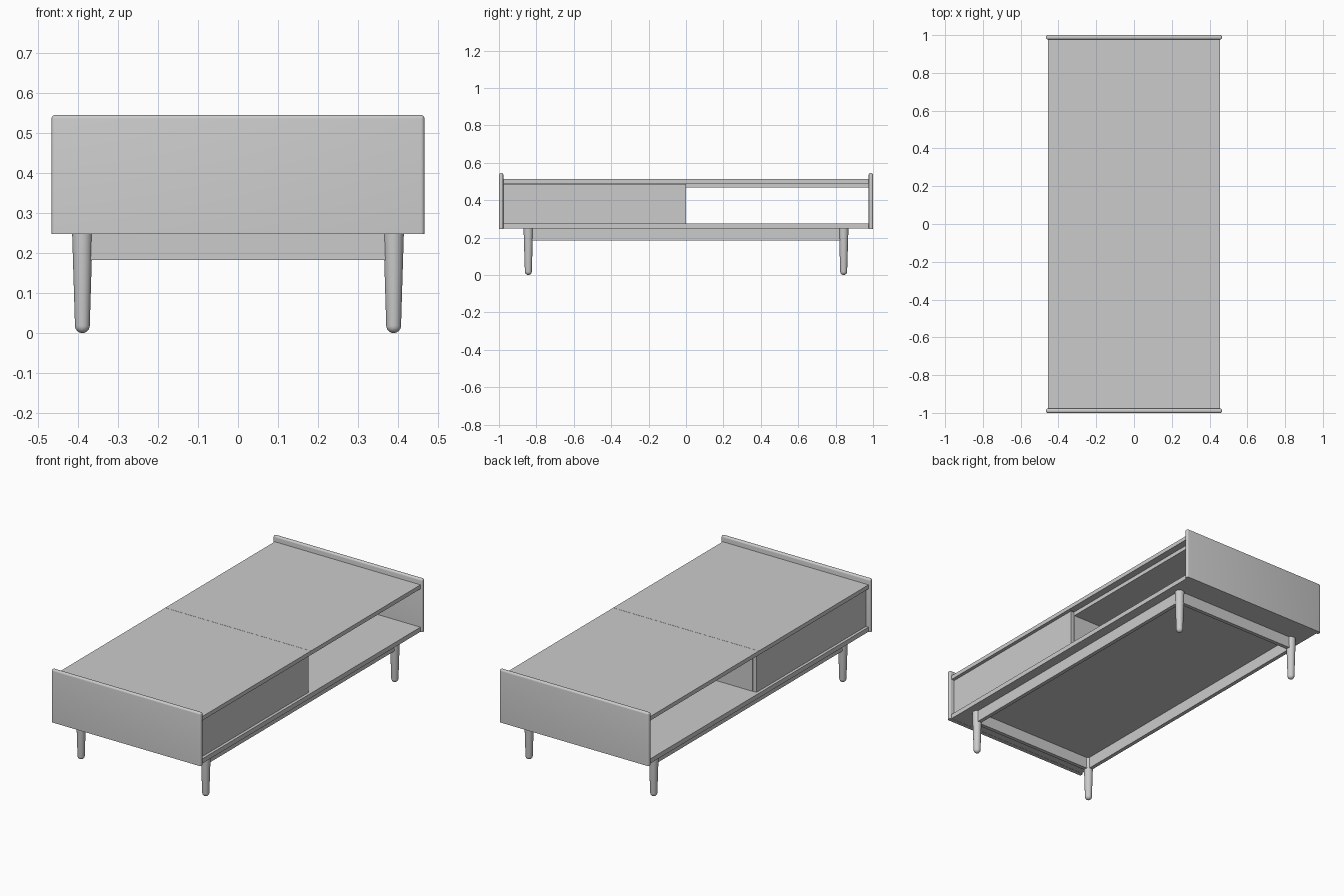
import bpy, bmesh, math

if "Cube" in bpy.data.objects:
    bpy.data.objects.remove(bpy.data.objects["Cube"])


def finish(bm, name, smooth=False):
    bmesh.ops.recalc_face_normals(bm, faces=bm.faces)
    me = bpy.data.meshes.new(name)
    bm.to_mesh(me)
    bm.free()
    ob = bpy.data.objects.new(name, me)
    bpy.context.collection.objects.link(ob)
    if smooth:
        bpy.ops.object.select_all(action='DESELECT')
        ob.select_set(True)
        bpy.context.view_layer.objects.active = ob
        bpy.ops.object.shade_smooth_by_angle(angle=math.radians(40))
    return ob


def box(name, x, y, z, bevel=0, square_bottom=False):
    """Box from (min, max) ranges, optionally with rounded edges."""
    bm = bmesh.new()
    bmesh.ops.create_cube(bm, size=1)
    for v in bm.verts:
        v.co = [r[0] if c < 0 else r[1] for c, r in zip(v.co, (x, y, z))]
    if bevel:
        edges = [e for e in bm.edges if not (square_bottom and
                 all(abs(v.co.z - z[0]) < 1e-5 for v in e.verts))]
        bmesh.ops.bevel(bm, geom=edges, offset=bevel, segments=4,
                        profile=0.5, affect='EDGES', clamp_overlap=True)
    return finish(bm, name, bevel > 0)


def span(a, b, sign):
    return tuple(sorted((sign * a, sign * b)))


def leg(name, cx, cy):
    """Tapered turned leg with a domed foot."""
    r, top = 0.0185, 0.248
    prof = [(r * math.sin(t * math.pi / 12), r - r * math.cos(t * math.pi / 12))
            for t in range(1, 7)] + [(0.0255, top)]
    n = 32
    bm = bmesh.new()
    rings = [[bm.verts.new((cx + pr * math.cos(2 * math.pi * i / n),
                            cy + pr * math.sin(2 * math.pi * i / n), pz))
              for i in range(n)] for pr, pz in prof]
    for a, b in zip(rings, rings[1:]):
        for i in range(n):
            j = (i + 1) % n
            bm.faces.new((a[i], a[j], b[j], b[i]))
    tip = bm.verts.new((cx, cy, 0))
    for i in range(n):
        bm.faces.new((tip, rings[0][(i + 1) % n], rings[0][i]))
    bm.faces.new(rings[-1])
    return finish(bm, name, True)


INNER = 0.977          # inner face of the end panels
LEG_X, LEG_Y = 0.389, 0.843

# Raised end panels with rounded sides and top
for s, side in ((-1, "front"), (1, "back")):
    box(side + "_end_panel", (-0.466, 0.466), span(INNER, 1.0, s),
        (0.247, 0.545), 0.009, True)

# Two table top halves meeting at a fine seam
for s, side in ((-1, "front"), (1, "back")):
    box(side + "_top", (-0.455, 0.455), span(0.0006, INNER, s), (0.49, 0.513))

# Inner top panel and bottom shelf
box("inner_top", (-0.416, 0.416), (-INNER, INNER), (0.467, 0.4895))
box("bottom_shelf", (-0.455, 0.455), (-INNER, INNER), (0.248, 0.274))

# Closed compartment: divider and one drawer front per long side
box("divider", (-0.416, 0.416), (-0.024, -0.001), (0.274, 0.467))
for s, side in ((-1, "left"), (1, "right")):
    box(side + "_drawer_front", span(0.417, 0.44, s),
        (-INNER + 0.002, -0.001), (0.275, 0.486))

# Under frame rails between the legs
for s, side in ((-1, "left"), (1, "right")):
    box(side + "_rail", span(LEG_X - 0.011, LEG_X + 0.011, s),
        (-LEG_Y + 0.011, LEG_Y - 0.011), (0.183, 0.248))
for s, side in ((-1, "front"), (1, "back")):
    box(side + "_rail", (-LEG_X + 0.011, LEG_X - 0.011),
        span(LEG_Y - 0.011, LEG_Y + 0.011, s), (0.183, 0.248))

# Four legs
for sx, nx in ((-1, "left"), (1, "right")):
    for sy, ny in ((-1, "front"), (1, "back")):
        leg(f"{ny}_{nx}_leg", sx * LEG_X, sy * LEG_Y)
